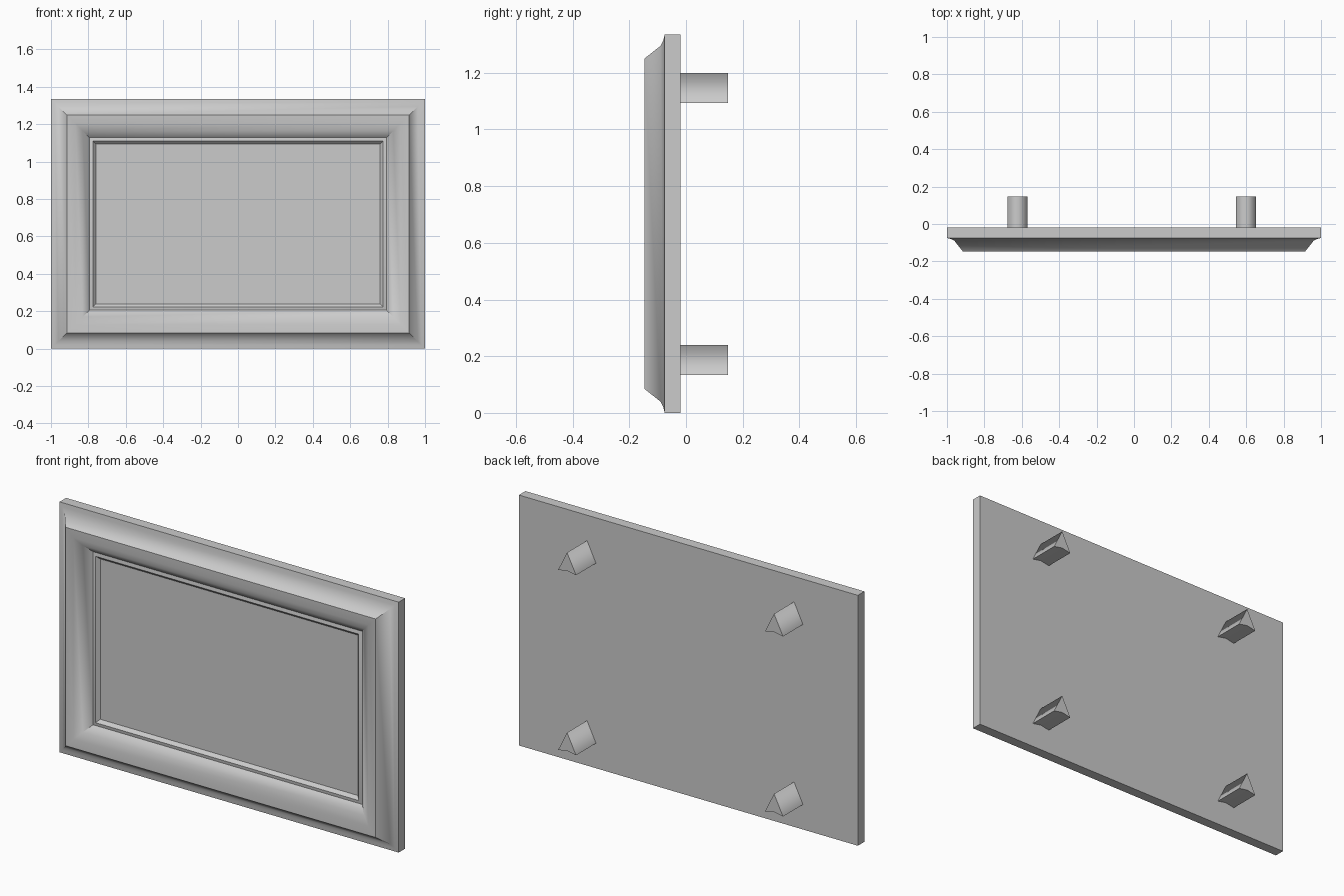
import bpy
import bmesh
from math import radians

cube = bpy.data.objects.get("Cube")
if cube:
    bpy.data.objects.remove(cube, do_unlink=True)

WIDTH, HEIGHT = 2.0, 1.335
BOARD_FRONT, BOARD_BACK = -0.075, -0.02

# One plain grey for every part
grey = bpy.data.materials.new("plain grey")
grey.use_nodes = True
colour = (0.6, 0.6, 0.6, 1)
grey.diffuse_color = colour
grey.node_tree.nodes["Principled BSDF"].inputs["Base Color"].default_value = colour


def finish(bm, name):
    mesh = bpy.data.meshes.new(name)
    bm.to_mesh(mesh)
    bm.free()
    mesh.materials.append(grey)
    obj = bpy.data.objects.new(name, mesh)
    bpy.context.collection.objects.link(obj)
    return obj


def make_board():
    bm = bmesh.new()
    bmesh.ops.create_cube(bm, size=1)
    bmesh.ops.scale(bm, vec=(WIDTH, BOARD_BACK - BOARD_FRONT, HEIGHT), verts=bm.verts)
    bmesh.ops.translate(bm, vec=(0, (BOARD_FRONT + BOARD_BACK) / 2, HEIGHT / 2), verts=bm.verts)
    return finish(bm, "backboard")


def make_moulding(profile):
    """Mitred rectangular rings, one per (inset, depth) point of the profile."""
    bm = bmesh.new()
    rings = []
    for inset, y in profile:
        x, low, high = WIDTH / 2 - inset, inset, HEIGHT - inset
        rings.append([bm.verts.new((cx, y, cz)) for cx, cz in
                      ((-x, low), (x, low), (x, high), (-x, high))])
    for outer, inner in zip(rings, rings[1:]):
        for i in range(4):
            j = (i + 1) % 4
            bm.faces.new((outer[i], outer[j], inner[j], inner[i]))
    return finish(bm, "frame_moulding")


def make_peg(name, x, z):
    """Triangular peg with a shallow notch along its underside."""
    section = ((-0.053, 0), (0, 0.01), (0.053, 0), (0, 0.107))
    bm = bmesh.new()
    back, tip = ([bm.verts.new((x + dx, y, z + dz)) for dx, dz in section]
                 for y in (BOARD_BACK, 0.148))
    for i in range(4):
        j = (i + 1) % 4
        bm.faces.new((back[i], back[j], tip[j], tip[i])).smooth = True
    bm.faces.new(tip)
    bm.faces.new(back[::-1])
    bmesh.ops.recalc_face_normals(bm, faces=bm.faces)
    # Only the top ridge is shaded softly
    for edge in bm.edges:
        edge.smooth = set(edge.verts) == {back[3], tip[3]}
    return finish(bm, name)


make_board()

# Outer cove, raised front, inner slope, then a narrow lip round the panel
moulding = make_moulding([
    (0, BOARD_FRONT), (0.02, -0.08), (0.04, -0.09), (0.085, -0.147),
    (0.13, -0.144), (0.17, -0.121), (0.206, -0.087),
    (0.224, -0.092), (0.24, BOARD_FRONT)])
bpy.ops.object.select_all(action="DESELECT")
moulding.select_set(True)
bpy.context.view_layer.objects.active = moulding
bpy.ops.object.shade_smooth_by_angle(angle=radians(50))

# Four rear pegs
for side, x in (("right", -0.623), ("left", 0.598)):
    for level, z in (("lower", 0.133), ("upper", 1.093)):
        make_peg(f"{level}_{side}_peg", x, z)
